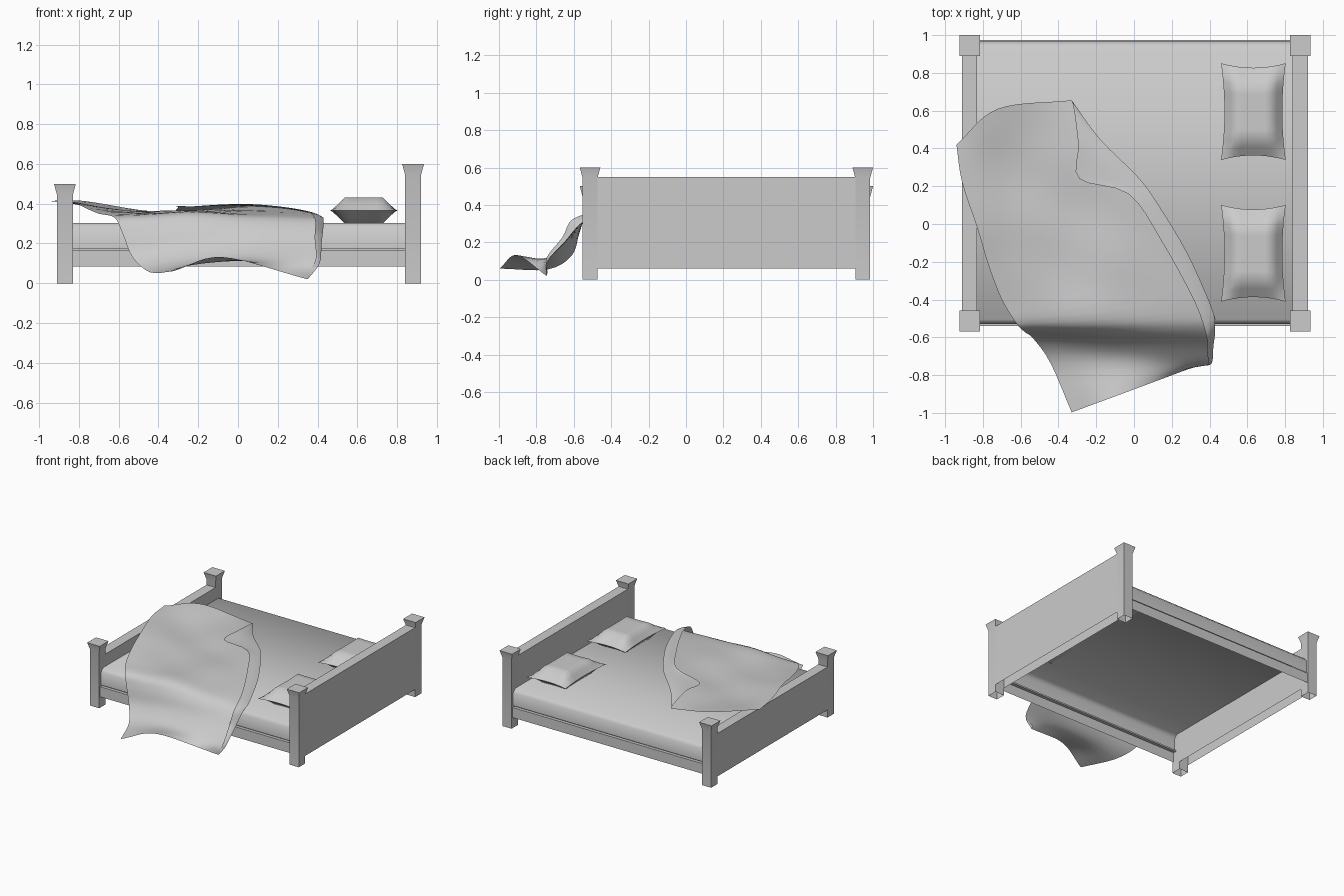
import bpy, bmesh, math
from mathutils import Vector

cube = bpy.data.objects.get("Cube")
if cube:
    bpy.data.objects.remove(cube, do_unlink=True)

grey = bpy.data.materials.new("plain_grey")
grey.use_nodes = True
colour = (0.6, 0.6, 0.6, 1)
grey.diffuse_color = colour
grey.node_tree.nodes["Principled BSDF"].inputs["Base Color"].default_value = colour


def finish(name, bm, smooth):
    """Turn a bmesh into a named object with smooth shading up to an angle."""
    mesh = bpy.data.meshes.new(name)
    bm.to_mesh(mesh)
    bm.free()
    mesh.materials.append(grey)
    obj = bpy.data.objects.new(name, mesh)
    bpy.context.collection.objects.link(obj)
    bpy.ops.object.select_all(action='DESELECT')
    obj.select_set(True)
    bpy.context.view_layer.objects.active = obj
    bpy.ops.object.shade_smooth_by_angle(angle=math.radians(smooth))


def grid_faces(bm, rows):
    """Skin a grid of points."""
    grid = [[bm.verts.new(p) for p in row] for row in rows]
    for a, b in zip(grid, grid[1:]):
        for i in range(len(a) - 1):
            bm.faces.new((a[i], b[i], b[i + 1], a[i + 1]))


def post(name, x, y, height):
    """Square hollow post with a flared cap, open at the floor."""
    bm = bmesh.new()
    rings = []
    for z, r in ((0, 0.04), (height - 0.055, 0.04), (height, 0.055)):
        rings.append([(x + sx * r, y + sy * r, z)
                      for sx, sy in ((-1, -1), (-1, 1), (1, 1), (1, -1), (-1, -1))])
    grid_faces(bm, rings)
    bmesh.ops.remove_doubles(bm, verts=bm.verts, dist=0.0005)
    bm.faces.new([v for v in bm.verts if v.co.z > height - 0.01])
    bmesh.ops.recalc_face_normals(bm, faces=bm.faces)
    if bm.faces[0].normal.dot(bm.faces[0].calc_center_median() - Vector((x, y, 0.2))) < 0:
        bmesh.ops.reverse_faces(bm, faces=bm.faces)
    finish(name, bm, 30)


def strip_along_y(name, profile, y0, y1):
    """Extrude an open (x, z) profile along y."""
    bm = bmesh.new()
    grid_faces(bm, [[(x, y, z) for x, z in profile] for y in (y1, y0)])
    finish(name, bm, 30)


def strip_along_x(name, profile, x0, x1, smooth):
    """Extrude an open (y, z) profile along x."""
    bm = bmesh.new()
    grid_faces(bm, [[(x, y, z) for y, z in profile] for x in (x0, x1)])
    finish(name, bm, smooth)


# Bed frame: posts and hollow end boards
FRONT, BACK, FOOT, HEAD, HALF = -0.513, 0.945, -0.87, 0.88, 0.04
for end, x, height, top in (("foot", FOOT, 0.5, 0.4), ("head", HEAD, 0.6, 0.55)):
    post(end + "_front_post", x, FRONT, height)
    post(end + "_back_post", x, BACK, height)
    strip_along_y(end + "board",
                  ((x - HALF, 0.06), (x - HALF, top), (x + HALF, top), (x + HALF, 0.06)),
                  FRONT + HALF, BACK - HALF)

# Side rails: outer plate with a narrow ledge under the mattress
X0, X1 = FOOT + HALF, HEAD - HALF
strip_along_x("front_rail", ((-0.54, 0.085), (-0.54, 0.165), (-0.515, 0.165), (-0.515, 0.177)),
              X0, X1, 30)
strip_along_x("back_rail", ((0.95, 0.177), (0.95, 0.165), (0.975, 0.165), (0.975, 0.085)),
              X0, X1, 30)

# Mattress: open shell with softened long edges
strip_along_x("mattress", ((-0.53, 0.175), (-0.53, 0.275), (-0.505, 0.303),
                           (0.94, 0.303), (0.965, 0.275), (0.965, 0.175)), X0, X1, 80)


# Pillows: two puffed sheets with pinched corners
def pillow(name, cx, cy):
    bm = bmesh.new()
    n = 10
    for side in (1, -1):
        rows = []
        for i in range(n + 1):
            row = []
            for j in range(n + 1):
                u, v = 2 * i / n - 1, 2 * j / n - 1
                puff = min(1, 2.5 * (1 - abs(u))) * min(1, 2.5 * (1 - abs(v)))
                x = cx + u * (0.153 + 0.018 * v * v)
                y = cy + v * (0.232 + 0.024 * u * u)
                row.append((x, y, 0.366 + side * 0.066 * puff))
            rows.append(row[::side])
        grid_faces(bm, rows)
    bmesh.ops.remove_doubles(bm, verts=bm.verts, dist=0.0005)
    finish(name, bm, 75)


pillow("front_pillow", 0.632, -0.155)
pillow("back_pillow", 0.632, 0.595)


# Blanket: each row runs left edge, middle, fold crest, turned-back edge
BLANKET = (
    ((-.94, .42, .412), (-.72, .61, .405), (-.33, .655, .345), (-.32, .63, .35)),
    ((-.91, .22, .415), (-.6, .4, .365), (-.18, .45, .365), (-.295, .42, .38)),
    ((-.83, -.02, .41), (-.45, .12, .35), (.02, .25, .385), (-.29, .24, .375)),
    ((-.77, -.22, .38), (-.35, -.05, .35), (.13, .1, .385), (-.03, .16, .39)),
    ((-.7, -.4, .35), (-.22, -.3, .355), (.28, -.15, .37), (.14, -.08, .385)),
    ((-.62, -.53, .33), (-.13, -.5, .35), (.41, -.44, .34), (.32, -.41, .36)),
    ((-.58, -.57, .25), (-.1, -.575, .29), (.43, -.55, .31), (.385, -.6, .32)),
    ((-.53, -.61, .13), (-.08, -.63, .19), (.42, -.65, .2), (.385, -.66, .22)),
    ((-.44, -.74, .055), (-.06, -.73, .12), (.41, -.74, .1), (.39, -.745, .11)),
    ((-.33, -.997, .06), (-.08, -.905, .13), (.35, -.745, .02), (.34, -.74, .03)),
)


def spline(points, steps):
    """Smooth curve through the points."""
    pts = [Vector(p) for p in points]
    pts = [2 * pts[0] - pts[1]] + pts + [2 * pts[-1] - pts[-2]]
    out = []
    for a, b, c, d in zip(pts, pts[1:], pts[2:], pts[3:]):
        for k in range(steps):
            t = k / steps
            out.append(b + ((c - a) * t + (2 * a - 5 * b + 4 * c - d) * t ** 2
                            + (3 * b - a - 3 * c + d) * t ** 3) / 2)
    return out + [pts[-2]]


STEPS = 7
CREST = 2 * STEPS


def cross_section(row):
    """Curved sheet up to the crest, then a straight turned-back strip."""
    left, middle, crest, flap = map(Vector, row)
    return spline((left, middle, crest), STEPS) + [crest.lerp(flap, t) for t in (0.33, 0.67, 1)]


sections = [cross_section(row) for row in BLANKET]
columns = [spline(column, 4) for column in zip(*sections)]
for i, column in enumerate(columns):
    for p in column:
        # Soft wrinkles, fading out at both side edges
        fade = math.sin(math.pi * min(1, i / CREST))
        p.z += 0.008 * fade * math.sin(9 * p.x + 5 * p.y) * math.sin(11 * p.y - 3 * p.x)
        if i > CREST:
            p.z += 0.008
bm = bmesh.new()
grid_faces(bm, columns[::-1])
finish("blanket", bm, 70)
